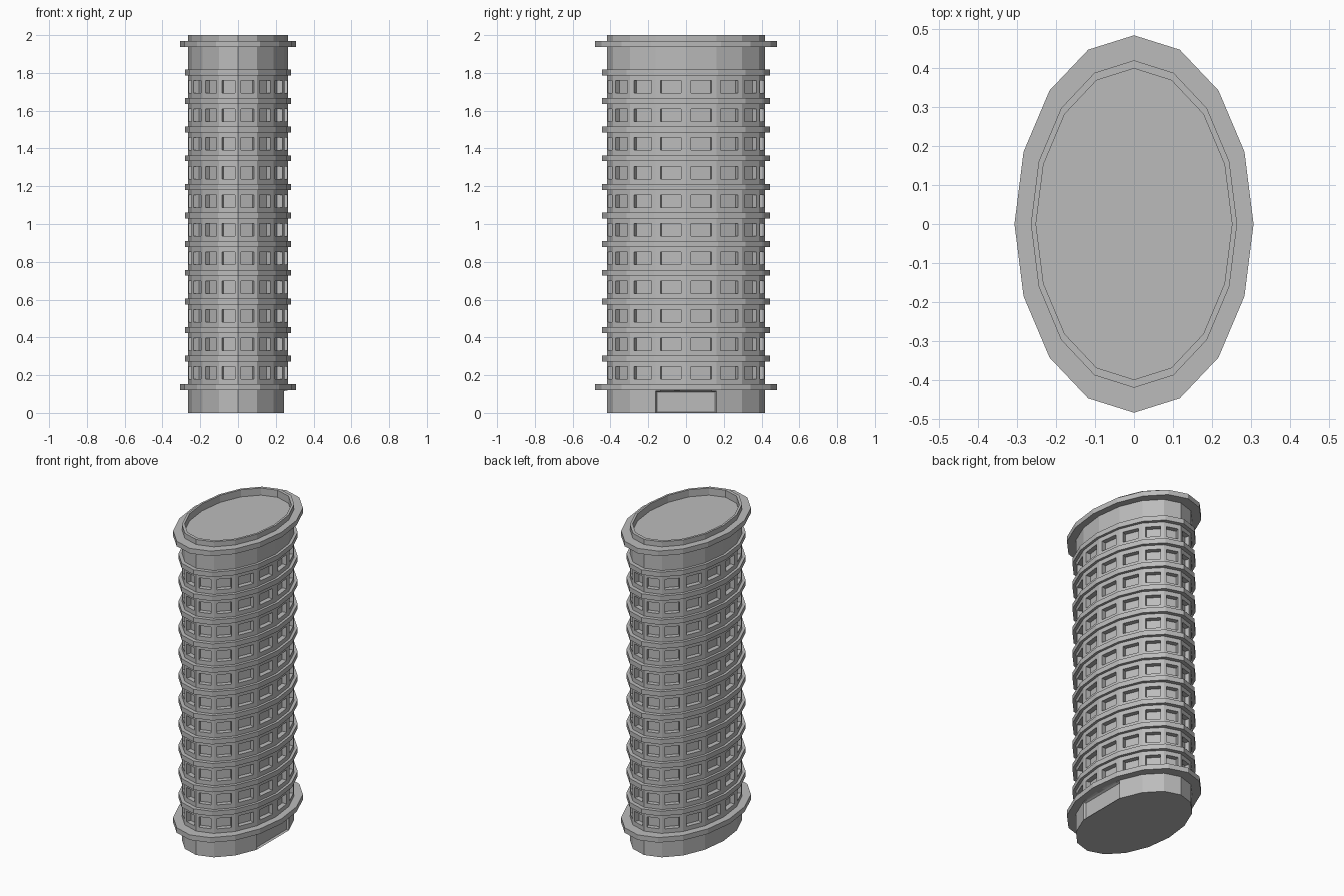
import bpy, bmesh
from math import cos, sin, tau

SIDES = 16
BODY = (0.264, 0.419)      # half widths of the oval shaft
FLOORS, PITCH, FIRST_BAND = 11, 0.1515, 0.136

cube = bpy.data.objects.get("Cube")
if cube:
    bpy.data.objects.remove(cube, do_unlink=True)

concrete = bpy.data.materials.new("concrete grey")
concrete.use_nodes = True
grey = (0.5, 0.5, 0.5, 1)
concrete.diffuse_color = grey
concrete.node_tree.nodes["Principled BSDF"].inputs["Base Color"].default_value = grey


def oval(rx, ry, splits=(0,)):
    """Points round a faceted oval, each side split at the given fractions."""
    corners = [(rx * cos(tau * i / SIDES), ry * sin(tau * i / SIDES)) for i in range(SIDES)]
    points = []
    for i, (ax, ay) in enumerate(corners):
        bx, by = corners[(i + 1) % SIDES]
        points += [(ax + (bx - ax) * t, ay + (by - ay) * t) for t in splits]
    return points


def skin(bm, rings):
    """Join successive vertex rings with quads, returned row by row."""
    rows = []
    for low, high in zip(rings, rings[1:]):
        n = len(low)
        rows.append([bm.faces.new((low[i], low[(i + 1) % n], high[(i + 1) % n], high[i]))
                     for i in range(n)])
    return rows


def add_ring(bm, points, z):
    return [bm.verts.new((x, y, z)) for x, y in points]


def finish(name, bm):
    bmesh.ops.recalc_face_normals(bm, faces=bm.faces)
    mesh = bpy.data.meshes.new(name)
    bm.to_mesh(mesh)
    bm.free()
    mesh.materials.append(concrete)
    obj = bpy.data.objects.new(name, mesh)
    bpy.context.collection.objects.link(obj)
    return obj


def band(name, rx, ry, z, height):
    """Projecting ledge that wraps the shaft."""
    bm = bmesh.new()
    outer = oval(rx, ry)
    inner = oval(BODY[0] * 0.97, BODY[1] * 0.97)
    lo, hi = z - height / 2, z + height / 2
    rings = [add_ring(bm, p, h) for p, h in ((inner, lo), (outer, lo), (outer, hi), (inner, hi))]
    skin(bm, rings + rings[:1])
    return finish(name, bm)


# Shaft with a sill and head level for every row of windows
bm = bmesh.new()
DOOR_TOP = 0.117
levels = [0, DOOR_TOP, DOOR_TOP + 0.003]
for f in range(FLOORS):
    middle = FIRST_BAND + PITCH * (f + 0.5)
    levels += [middle - 0.033, middle + 0.033]
levels.append(2.0)
wall = oval(*BODY, splits=(0, 0.16, 0.84))
rings = [add_ring(bm, wall, z) for z in levels]

# Flatten the entrance side of the ground floor
flat_x = BODY[0] * cos(tau / SIDES)
for v in rings[0] + rings[1]:
    v.co.x = min(v.co.x, flat_x)
rows = skin(bm, rings)

# Parapet lip, roof and underside
inner = oval(BODY[0] * 0.95, BODY[1] * 0.95, splits=(0, 0.16, 0.84))
roof = [add_ring(bm, inner, z) for z in (2.0, 1.955)]
skin(bm, [rings[-1]] + roof)
bm.faces.new(roof[-1])
bm.faces.new(rings[0][::-1])
bm.normal_update()

# Recessed windows, one per side on each floor
windows = [row[i] for row in rows[3:-1:2] for i in range(1, len(row), 3)]
bmesh.ops.inset_individual(bm, faces=windows, thickness=0, depth=-0.03)

# Recessed entrance panel
door = [f for f in rows[0] if f.normal.x > 0.999]
bmesh.ops.inset_region(bm, faces=door, thickness=0.006, depth=-0.012, use_even_offset=True)
bmesh.ops.remove_doubles(bm, verts=bm.verts, dist=0.00001)
finish("tower_shaft", bm)

# Ledges between floors, with wider ones at the base and crown
for f in range(1, FLOORS + 1):
    band(f"floor_ledge_{f}", 0.28, 0.445, FIRST_BAND + PITCH * f, 0.031)
band("base_ledge", 0.306, 0.483, FIRST_BAND, 0.032)
band("crown_ledge", 0.306, 0.483, 1.952, 0.032)
